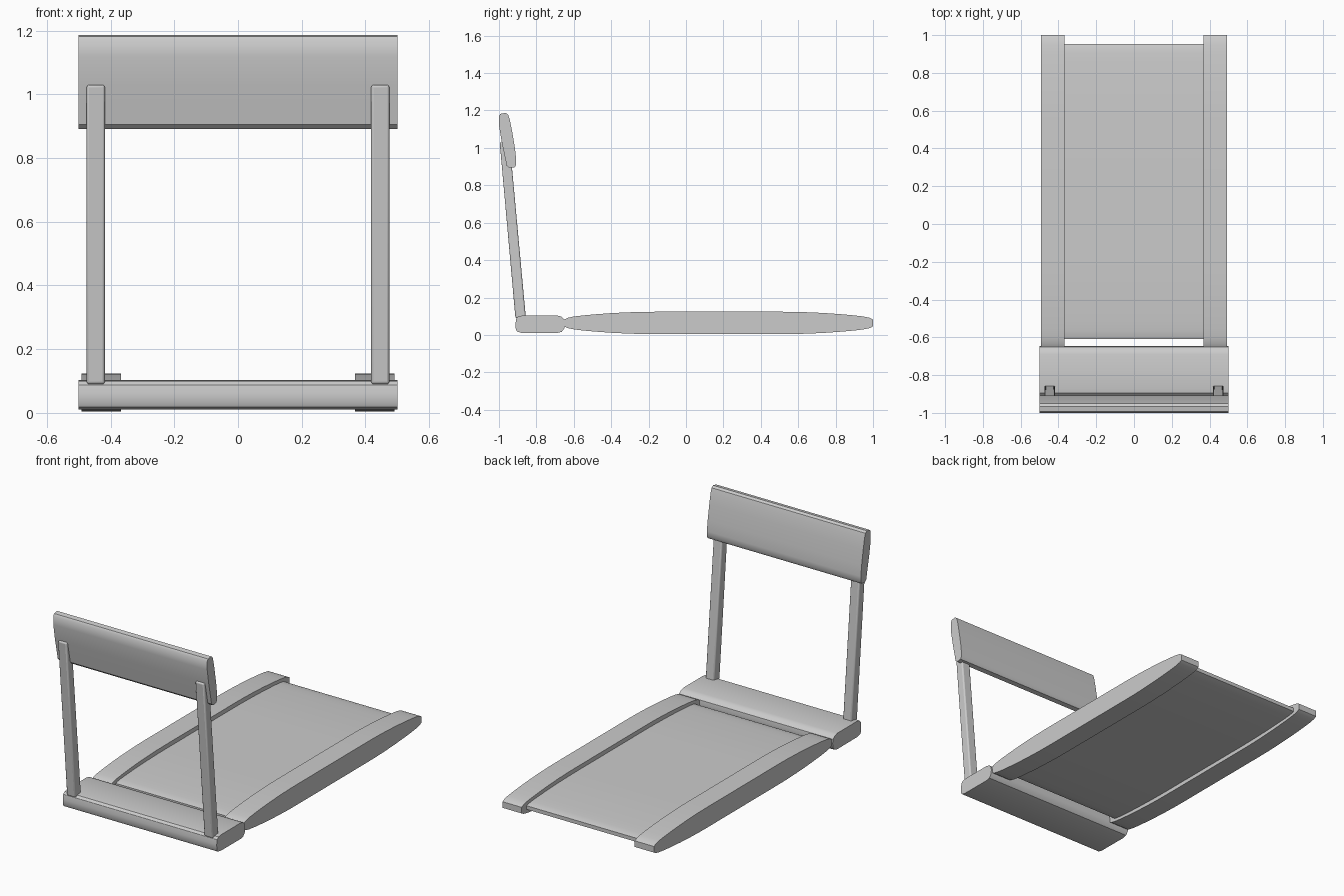
import bpy, bmesh

if "Cube" in bpy.data.objects:
    bpy.data.objects.remove(bpy.data.objects["Cube"])


def extrude_profile(name, pts, x0, x1, mirror=False, bevel=0.0):
    """Closed (y, z) profile swept along x from x0 to x1."""
    bm = bmesh.new()
    face = bm.faces.new([bm.verts.new((x0, y, z)) for y, z in pts])
    ext = bmesh.ops.extrude_face_region(bm, geom=[face])
    verts = [v for v in ext["geom"] if isinstance(v, bmesh.types.BMVert)]
    bmesh.ops.translate(bm, verts=verts, vec=(x1 - x0, 0, 0))
    bmesh.ops.recalc_face_normals(bm, faces=bm.faces)
    me = bpy.data.meshes.new(name)
    bm.to_mesh(me)
    bm.free()
    ob = bpy.data.objects.new(name, me)
    bpy.context.collection.objects.link(ob)
    if bevel:
        b = ob.modifiers.new("bevel", "BEVEL")
        b.width, b.segments = bevel, 3
    if mirror:
        ob.modifiers.new("mirror", "MIRROR")
    bpy.ops.object.select_all(action="DESELECT")
    ob.select_set(True)
    bpy.context.view_layer.objects.active = ob
    bpy.ops.object.shade_smooth_by_angle(angle=0.6)
    return ob


def lens(cy, cz, half_len, half_h):
    """Long flattened lens with blunt ends."""
    half = [(0.40, 1.0), (0.50, 0.985), (0.60, 0.94), (0.70, 0.87), (0.80, 0.77),
            (0.88, 0.67), (0.94, 0.57), (0.98, 0.45), (1.0, 0.30)]
    top = [(-t, h) for t, h in reversed(half)] + half
    loop = top + [(t, -h) for t, h in reversed(top)]
    return [(cy + t * half_len, cz + h * half_h) for t, h in loop]


# side rails and running belt
extrude_profile("side_rail", lens(0.175, 0.064, 0.825, 0.06), 0.367, 0.492, mirror=True)
extrude_profile("running_belt", lens(0.172, 0.063, 0.782, 0.036), -0.37, 0.37)

# front base with rounded edges
base = [(-0.91, 0.03), (-0.904, 0.018), (-0.88, 0.011), (-0.69, 0.010), (-0.665, 0.016),
        (-0.65, 0.035), (-0.647, 0.06), (-0.65, 0.083), (-0.665, 0.097), (-0.69, 0.104),
        (-0.87, 0.104), (-0.895, 0.100), (-0.907, 0.088), (-0.912, 0.06)]
extrude_profile("front_base", base, -0.5, 0.5)

# leaning uprights
post = [(-0.912, 0.09), (-0.856, 0.09), (-0.943, 1.03), (-0.996, 1.03)]
extrude_profile("upright", post, 0.418, 0.475, mirror=True, bevel=0.008)

# console panel
console = [(-1.0, 1.12), (-1.0, 1.17), (-0.992, 1.182), (-0.965, 1.187), (-0.951, 1.178),
           (-0.942, 1.15), (-0.930, 1.09), (-0.915, 1.00), (-0.908, 0.94), (-0.908, 0.91),
           (-0.916, 0.896), (-0.945, 0.892), (-0.959, 0.905), (-0.968, 0.95), (-0.985, 1.03)]
extrude_profile("console_panel", console, -0.5, 0.5)
